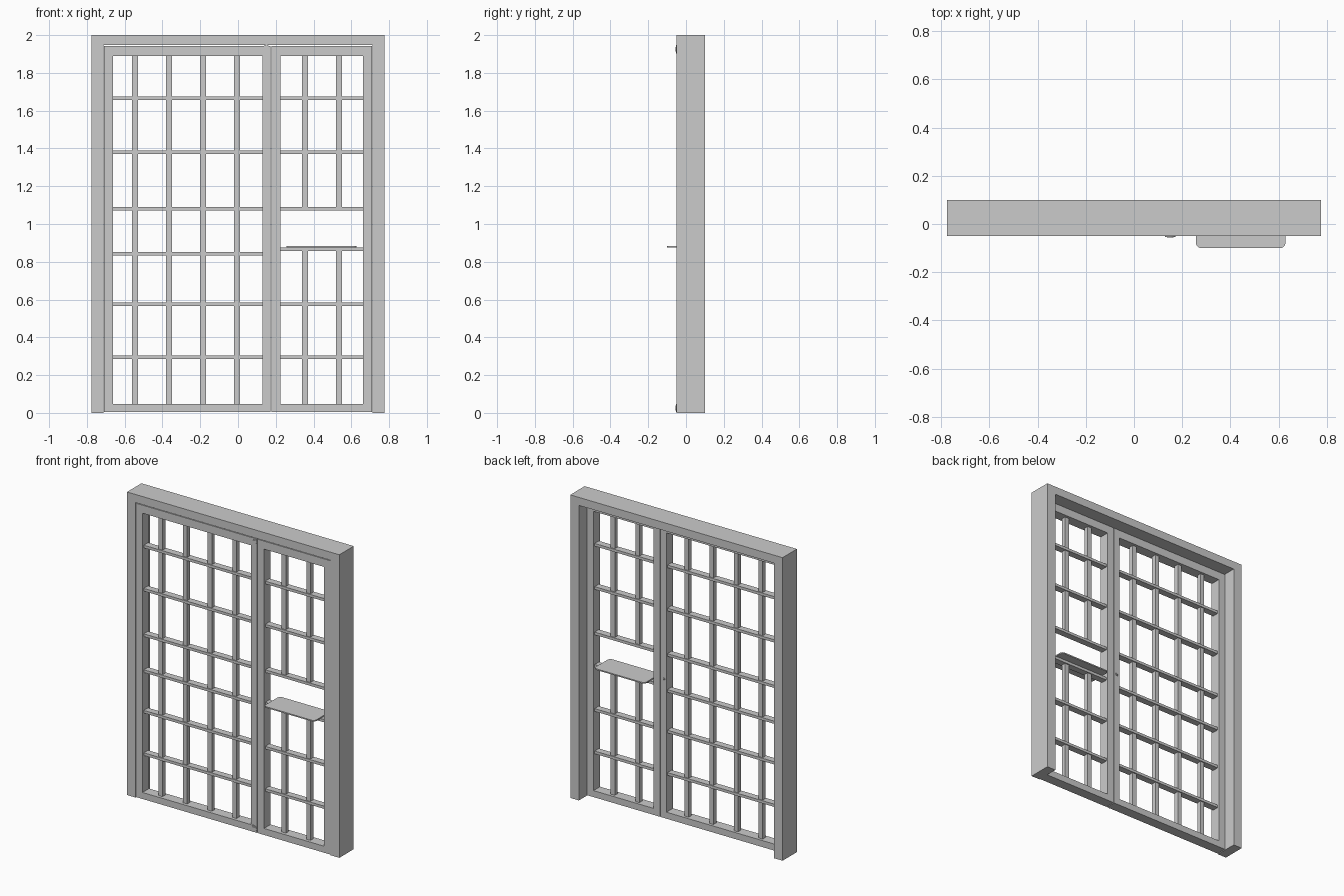
import bpy, bmesh
from mathutils import Matrix

if "Cube" in bpy.data.objects:
    bpy.data.objects.remove(bpy.data.objects["Cube"])


def finish(name, bm):
    bmesh.ops.recalc_face_normals(bm, faces=bm.faces)
    me = bpy.data.meshes.new(name)
    bm.to_mesh(me)
    bm.free()
    ob = bpy.data.objects.new(name, me)
    bpy.context.collection.objects.link(ob)
    return ob


def boxes(name, items):
    """One object made of boxes given as (x0, x1, y0, y1, z0, z1)."""
    bm = bmesh.new()
    for x0, x1, y0, y1, z0, z1 in items:
        m = Matrix.Translation(((x0 + x1) / 2, (y0 + y1) / 2, (z0 + z1) / 2))
        m = m @ Matrix.Diagonal((x1 - x0, y1 - y0, z1 - z0, 1))
        bmesh.ops.create_cube(bm, size=1, matrix=m)
    return finish(name, bm)


def disc(name, x, z, parts):
    """Stacked round parts along y, each (radius, y0, y1)."""
    bm = bmesh.new()
    for r, y0, y1 in parts:
        m = Matrix.Translation((x, (y0 + y1) / 2, z)) @ Matrix.Rotation(1.5707963, 4, 'X')
        bmesh.ops.create_cone(bm, cap_ends=True, segments=24, radius1=r, radius2=r,
                              depth=y1 - y0, matrix=m)
    return finish(name, bm)


FRONT, BACK, LEAF_BACK = -0.05, 0.10, 0.018
TOP, BOT = 1.943, 0.004
OPEN_TOP, OPEN_BOT = 1.89, 0.047

# Outer door frame: two jambs and a header
boxes("door_frame", [
    (-0.775, -0.712, FRONT, BACK, 0, 1.947),
    (0.712, 0.775, FRONT, BACK, 0, 1.947),
    (-0.775, 0.775, FRONT, BACK, 1.947, 2.0)])


# Leaf frames: stiles and rails
def leaf_frame(name, x0, xi0, xi1, x1):
    boxes(name, [
        (x0, xi0, FRONT, LEAF_BACK, BOT, TOP),
        (xi1, x1, FRONT, LEAF_BACK, BOT, TOP),
        (xi0, xi1, FRONT, LEAF_BACK, OPEN_TOP, TOP),
        (xi0, xi1, FRONT, LEAF_BACK, BOT, OPEN_BOT)])


leaf_frame("wide_leaf_frame", -0.71, -0.662, 0.13, 0.173)
leaf_frame("narrow_leaf_frame", 0.178, 0.225, 0.662, 0.71)


# Grille bars
def upright(x, z0, z1):
    return (x - 0.015, x + 0.015, -0.03, 0.0, z0, z1)


def crossbar(z, x0, x1):
    return (x0, x1, -0.037, 0.007, z - 0.009, z + 0.009)


heights = [1.665, 1.38, 1.08, 0.575, 0.295]
boxes("wide_leaf_uprights",
      [upright(x, OPEN_BOT, OPEN_TOP) for x in (-0.545, -0.365, -0.185, -0.005)])
boxes("wide_leaf_crossbars", [crossbar(z, -0.662, 0.13) for z in heights + [0.843]])
boxes("narrow_leaf_uprights",
      [upright(x, a, b) for x in (0.355, 0.535)
       for a, b in ((OPEN_BOT, 0.866), (1.08, OPEN_TOP))])
boxes("narrow_leaf_crossbars", [crossbar(z, 0.225, 0.662) for z in heights + [0.866]])

# Serving shelf with rounded corners
shelf = boxes("serving_shelf", [(0.257, 0.628, -0.10, 0.065, 0.875, 0.883)])
bm = bmesh.new()
bm.from_mesh(shelf.data)
corners = [e for e in bm.edges if abs(e.verts[0].co.z - e.verts[1].co.z) > 0.001]
bmesh.ops.bevel(bm, geom=corners, offset=0.022, segments=5, profile=0.5, affect='EDGES')
bm.to_mesh(shelf.data)
bm.free()

# Pivot hinge covers at top and bottom of the meeting stile
for label, z in (("top", 1.925), ("bottom", 0.026)):
    disc(label + "_pivot_cover", 0.15, z,
         [(0.022, -0.053, -0.045), (0.013, -0.055, -0.052), (0.006, -0.056, -0.054)])

# Lock cylinder on the back of the meeting stile
disc("lock_cylinder", 0.152, 0.92, [(0.011, 0.01, 0.021), (0.006, 0.02, 0.024)])

for ob in bpy.data.objects:
    if "pivot" in ob.name or "lock" in ob.name or "shelf" in ob.name:
        bpy.context.view_layer.objects.active = ob
        ob.select_set(True)
bpy.ops.object.shade_smooth_by_angle()
